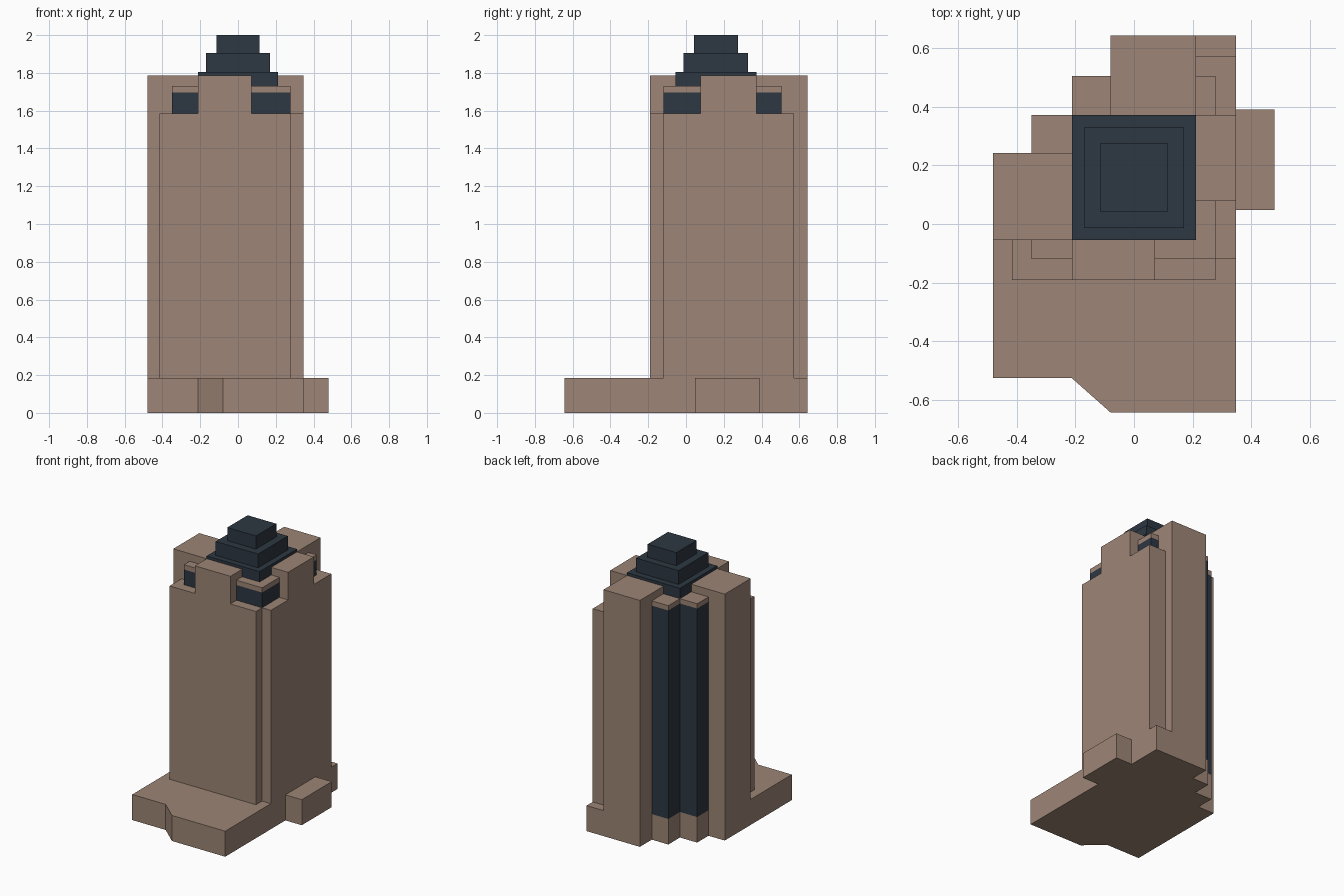
import bpy
import bmesh

cube = bpy.data.objects.get("Cube")
if cube:
    bpy.data.objects.remove(cube, do_unlink=True)


def material(name, colour):
    m = bpy.data.materials.new(name)
    m.use_nodes = True
    m.diffuse_color = colour
    m.node_tree.nodes["Principled BSDF"].inputs["Base Color"].default_value = colour
    return m


STONE = material("warm brown stone", (0.337, 0.235, 0.181, 1))
GLASS = material("dark blue glass", (0.026, 0.038, 0.054, 1))


def prism(name, outline, bottom, top, mat):
    """Extrude a floor plan outline between two heights."""
    bm = bmesh.new()
    floor = bm.faces.new([bm.verts.new((x, y, bottom)) for x, y in outline])
    ext = bmesh.ops.extrude_face_region(bm, geom=[floor], use_keep_orig=True)
    for v in ext["geom"]:
        if isinstance(v, bmesh.types.BMVert):
            v.co.z = top
    bmesh.ops.recalc_face_normals(bm, faces=bm.faces)
    mesh = bpy.data.meshes.new(name)
    bm.to_mesh(mesh)
    bm.free()
    mesh.materials.append(mat)
    obj = bpy.data.objects.new(name, mesh)
    bpy.context.collection.objects.link(obj)
    return obj


def block(name, x0, x1, y0, y1, bottom, top, mat):
    return prism(name, [(x0, y0), (x1, y0), (x1, y1), (x0, y1)], bottom, top, mat)


# Shared plan lines and levels
LEFT, RIGHT, BACK = -0.48, 0.347, 0.642
CORE = 0.212
CORE_FRONT, CORE_BACK = -0.055, 0.372
PODIUM, SHOULDER, BAND, CAP, TOWER = 0.185, 1.585, 1.695, 1.73, 1.785

# Podium with chamfered front, side annex and stepped back corner
prism("podium", [
    (LEFT, -0.525), (-CORE, -0.525), (-0.08, -BACK), (RIGHT, -BACK),
    (RIGHT, 0.047), (0.478, 0.047), (0.478, 0.39), (RIGHT, 0.39),
    (RIGHT, BACK), (-0.08, BACK), (-0.08, 0.505), (-CORE, 0.505),
    (-CORE, CORE_BACK), (-0.35, CORE_BACK), (-0.35, 0.242), (LEFT, 0.242),
], 0, PODIUM, STONE)

# Main shaft with notched corners
prism("shaft", [
    (-0.415, -0.19), (0.277, -0.19), (0.277, -0.12), (RIGHT, -0.12),
    (RIGHT, 0.572), (CORE, 0.572), (CORE, BACK), (-0.08, BACK),
    (-0.08, CORE_BACK), (-CORE, CORE_BACK), (-CORE, 0.242), (LEFT, 0.242),
    (LEFT, CORE_FRONT), (-0.415, CORE_FRONT),
], PODIUM, SHOULDER, STONE)

# Raised tower heads on the four sides
for name, x0, x1, y0, y1 in [
    ("front_head", -CORE, 0.072, -0.19, CORE_FRONT),
    ("side_head_left", CORE, RIGHT, 0.078, CORE_BACK),
    ("side_head_right", LEFT, -CORE, CORE_FRONT, 0.242),
    ("back_head", -0.08, CORE, CORE_BACK, BACK),
]:
    block(name, x0, x1, y0, y1, SHOULDER, TOWER, STONE)

# Glass bays, each with a stone cap; the two back bays run full height
for name, x0, x1, y0, y1, bottom in [
    ("front_right_bay", -0.35, -CORE, -0.12, CORE_FRONT, SHOULDER),
    ("front_left_bay", 0.072, 0.277, -0.12, 0.078, SHOULDER),
    ("back_left_bay", CORE, 0.277, CORE_BACK, 0.505, SHOULDER),
    ("back_outer_bay", -0.35, -CORE, 0.242, CORE_BACK, PODIUM),
    ("back_inner_bay", -CORE, -0.08, CORE_BACK, 0.505, PODIUM),
]:
    block(name + "_glass", x0, x1, y0, y1, bottom, BAND, GLASS)
    block(name + "_cap", x0, x1, y0, y1, BAND, CAP, STONE)

# Stepped crown
block("crown_base", -CORE, CORE, CORE_FRONT, CORE_BACK, SHOULDER, 1.805, GLASS)
block("crown_middle", -0.17, 0.17, -0.013, 0.328, 1.805, 1.905, GLASS)
block("crown_top", -0.115, 0.115, 0.042, 0.274, 1.905, 2.0, GLASS)
